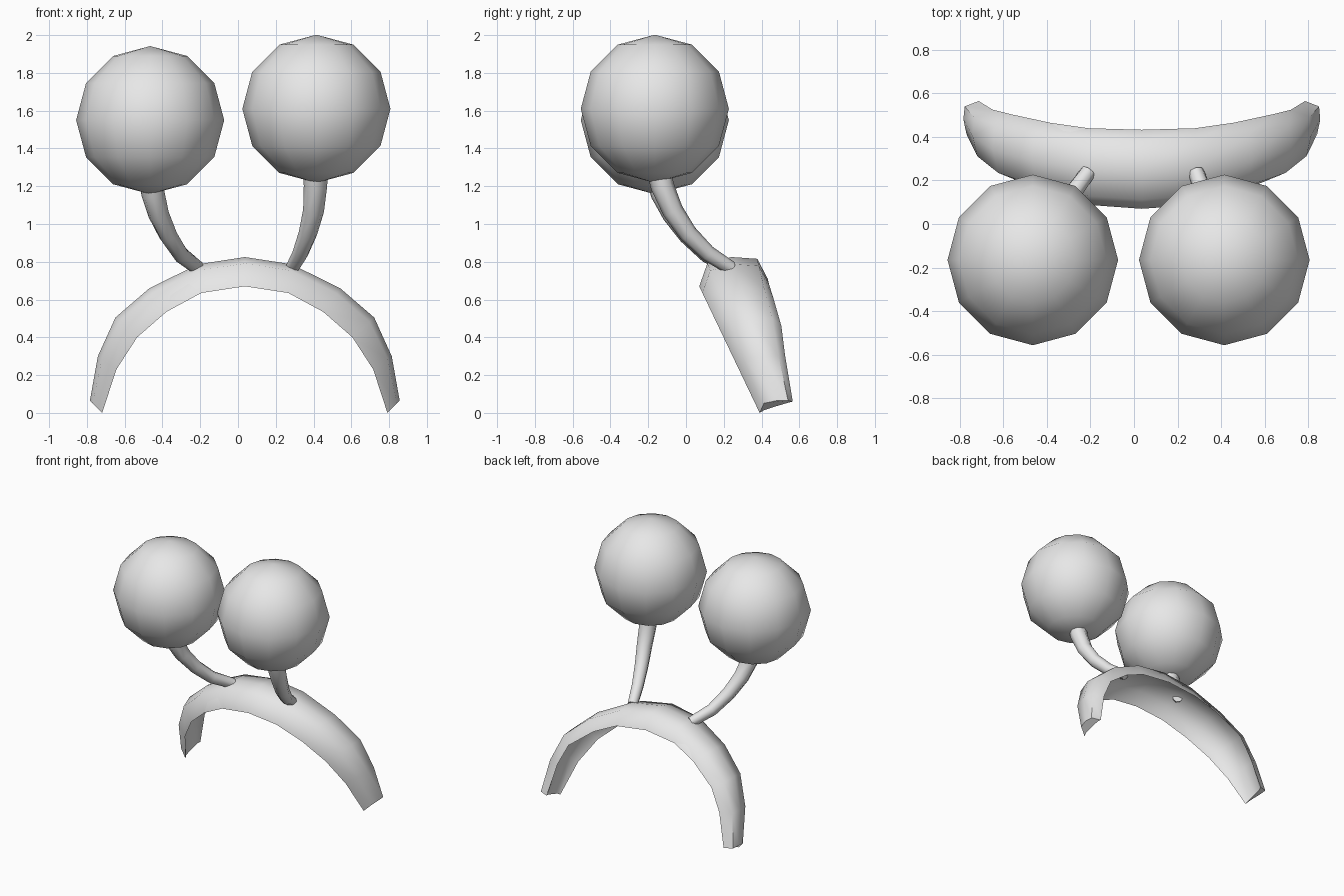
import bpy, bmesh, math
from mathutils import Vector

if "Cube" in bpy.data.objects:
    bpy.data.objects.remove(bpy.data.objects["Cube"])

grey = bpy.data.materials.new("light grey")
grey.diffuse_color = (0.8, 0.8, 0.8, 1)
grey.use_nodes = True
grey.node_tree.nodes["Principled BSDF"].inputs["Base Color"].default_value = grey.diffuse_color


def finish(name, bm, angle):
    bmesh.ops.recalc_face_normals(bm, faces=bm.faces)
    mesh = bpy.data.meshes.new(name)
    bm.to_mesh(mesh)
    bm.free()
    mesh.materials.append(grey)
    ob = bpy.data.objects.new(name, mesh)
    bpy.context.collection.objects.link(ob)
    bpy.ops.object.select_all(action='DESELECT')
    ob.select_set(True)
    bpy.context.view_layer.objects.active = ob
    bpy.ops.object.shade_smooth_by_angle(angle=math.radians(angle))
    return ob


def loft(name, rings, angle):
    """Skin closed rings and cap both ends."""
    bm = bmesh.new()
    loops = [[bm.verts.new(p) for p in ring] for ring in rings]
    n = len(loops[0])
    for a, b in zip(loops, loops[1:]):
        for i in range(n):
            j = (i + 1) % n
            bm.faces.new((a[i], a[j], b[j], b[i]))
    bm.faces.new(loops[0])
    bm.faces.new(loops[-1])
    return finish(name, bm, angle)


def tube(name, path, r0, r1, sides=8):
    pts = [Vector(p) for p in path]
    rings = []
    for i, p in enumerate(pts):
        t = (pts[min(i + 1, len(pts) - 1)] - pts[max(i - 1, 0)]).normalized()
        u = t.cross(Vector((1, 0, 0))).normalized()
        v = t.cross(u)
        r = r0 + (r1 - r0) * i / (len(pts) - 1)
        rings.append([p + r * (math.cos(a) * u + math.sin(a) * v)
                      for a in (2 * math.pi * k / sides for k in range(sides))])
    return loft(name, rings, 60)


# Headband: front edge, outer ridge and back edge from the tip to the crown
CX = 0.036
front = [(.755, 0), (.68, .23), (.57, .40), (.415, .535), (.23, .635), (0, .67)]
ridge = [(.82, .065), (.778, .30), (.685, .505), (.505, .66), (.247, .787), (0, .825)]
back = [(.75, .565, .06), (.685, .525, .30), (.605, .505, .46),
        (.42, .465, .60), (.245, .44, .68), (0, .433, .71)]


def mix(a, b, ty, txz):
    return Vector((a.x + (b.x - a.x) * txz, a.y + (b.y - a.y) * ty,
                   a.z + (b.z - a.z) * txz))


half = []
for i in range(6):
    F = Vector((front[i][0], .39 - .32 * front[i][1] / .67, front[i][1]))
    M = Vector((ridge[i][0], .48 - .315 * (ridge[i][1] - .065), ridge[i][1]))
    B = Vector(back[i])
    outer = [mix(F, M, .25, .78), M, mix(B, M, .29, .92)]
    # the underside is hollow at the crown and nearly flat at the tips
    sink = (.85, .5, .3, .18, .12, .12)[i]
    inner = []
    for p in outer:
        chord = F.lerp(B, (p.y - F.y) / (B.y - F.y))
        inner.append(p.lerp(chord, sink))
    half.append([F] + outer + [B] + inner[::-1])


def side(ring, s):
    return [Vector((CX + s * p.x, p.y, p.z)) for p in ring]


loft("headband", [side(r, -1) for r in half] + [side(r, 1) for r in half[-2::-1]], 60)

# Stalks, from inside the balls down to the band
tube("left_stalk", [(-.46, -.15, 1.27), (-.45, -.125, 1.16), (-.42, -.07, 1.05),
                    (-.37, .01, .94), (-.30, .115, .835), (-.21, .24, .765)], .068, .037)
tube("right_stalk", [(.41, -.15, 1.32), (.41, -.125, 1.20), (.40, -.07, 1.07),
                     (.37, .01, .95), (.33, .115, .845), (.285, .24, .765)], .068, .037)

# Balls
for name, loc in (("left_ball", (-.465, -.165, 1.55)), ("right_ball", (.415, -.165, 1.61))):
    bm = bmesh.new()
    bmesh.ops.create_uvsphere(bm, u_segments=12, v_segments=6, radius=.392)
    finish(name, bm, 60).location = loc
